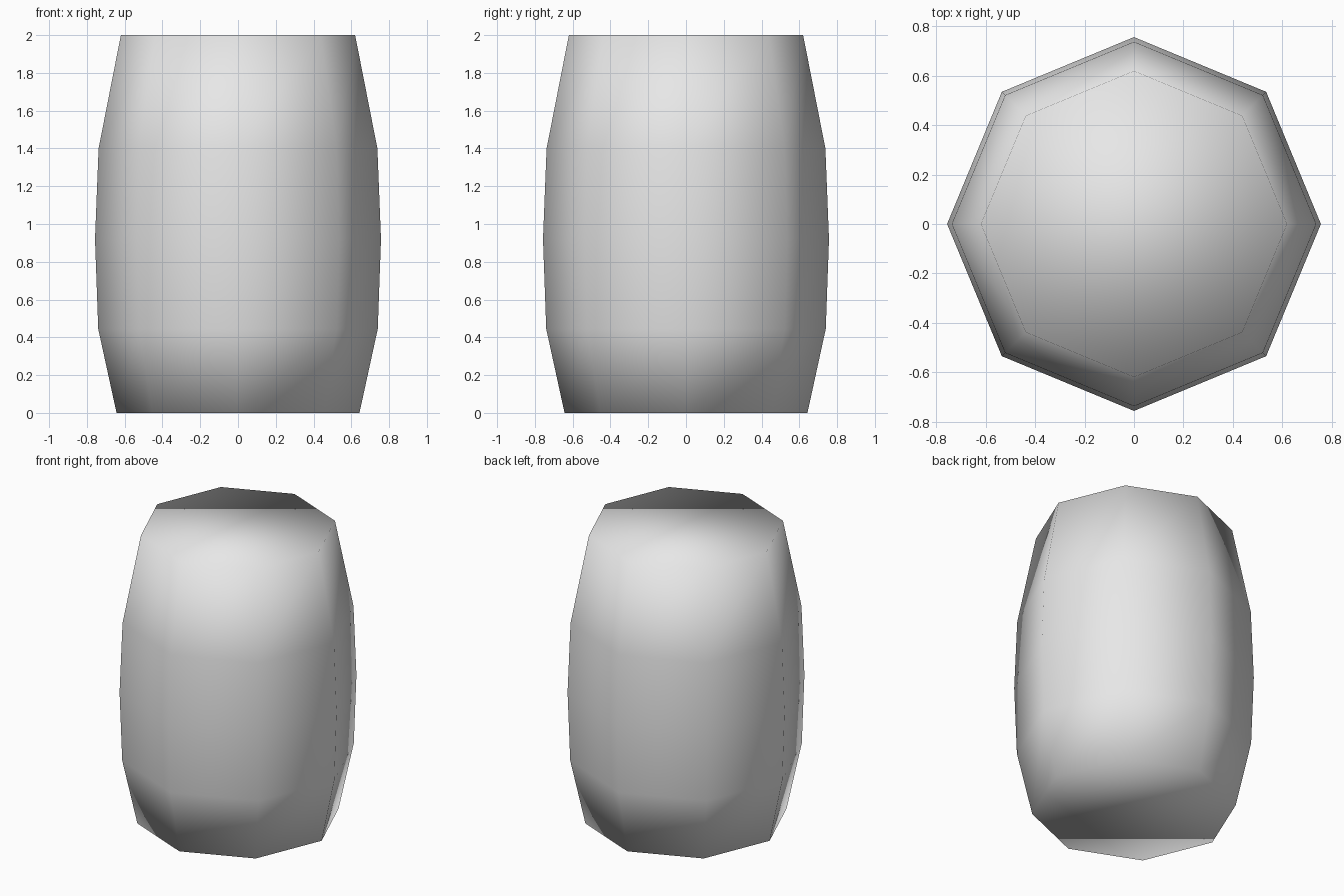
import bpy
import bmesh
from math import cos, sin, tau

cube = bpy.data.objects.get("Cube")
if cube:
    bpy.data.objects.remove(cube, do_unlink=True)

# Plain grey body colour
grey = bpy.data.materials.new("light_grey")
grey.use_nodes = True
grey.diffuse_color = (0.8, 0.8, 0.8, 1)
grey.node_tree.nodes["Principled BSDF"].inputs["Base Color"].default_value = (0.8, 0.8, 0.8, 1)

# Barrel outline from bottom to top: radius, height
SIDES = 8
PROFILE = [(0.643, 0), (0.74, 0.445), (0.757, 0.92), (0.738, 1.4), (0.62, 2)]

# Stack of octagonal rings, bridged into staves
bm = bmesh.new()
rings = [[bm.verts.new((r * cos(tau * i / SIDES), r * sin(tau * i / SIDES), z))
          for i in range(SIDES)] for r, z in PROFILE]
for low, high in zip(rings, rings[1:]):
    for i in range(SIDES):
        j = (i + 1) % SIDES
        bm.faces.new((low[i], low[j], high[j], high[i]))

# Closed bottom and lid, shaded smoothly with the sides
bm.faces.new(rings[0][::-1])
bm.faces.new(rings[-1])
for face in bm.faces:
    face.smooth = True

mesh = bpy.data.meshes.new("barrel")
bm.to_mesh(mesh)
bm.free()
mesh.materials.append(grey)
barrel = bpy.data.objects.new("barrel", mesh)
bpy.context.collection.objects.link(barrel)
